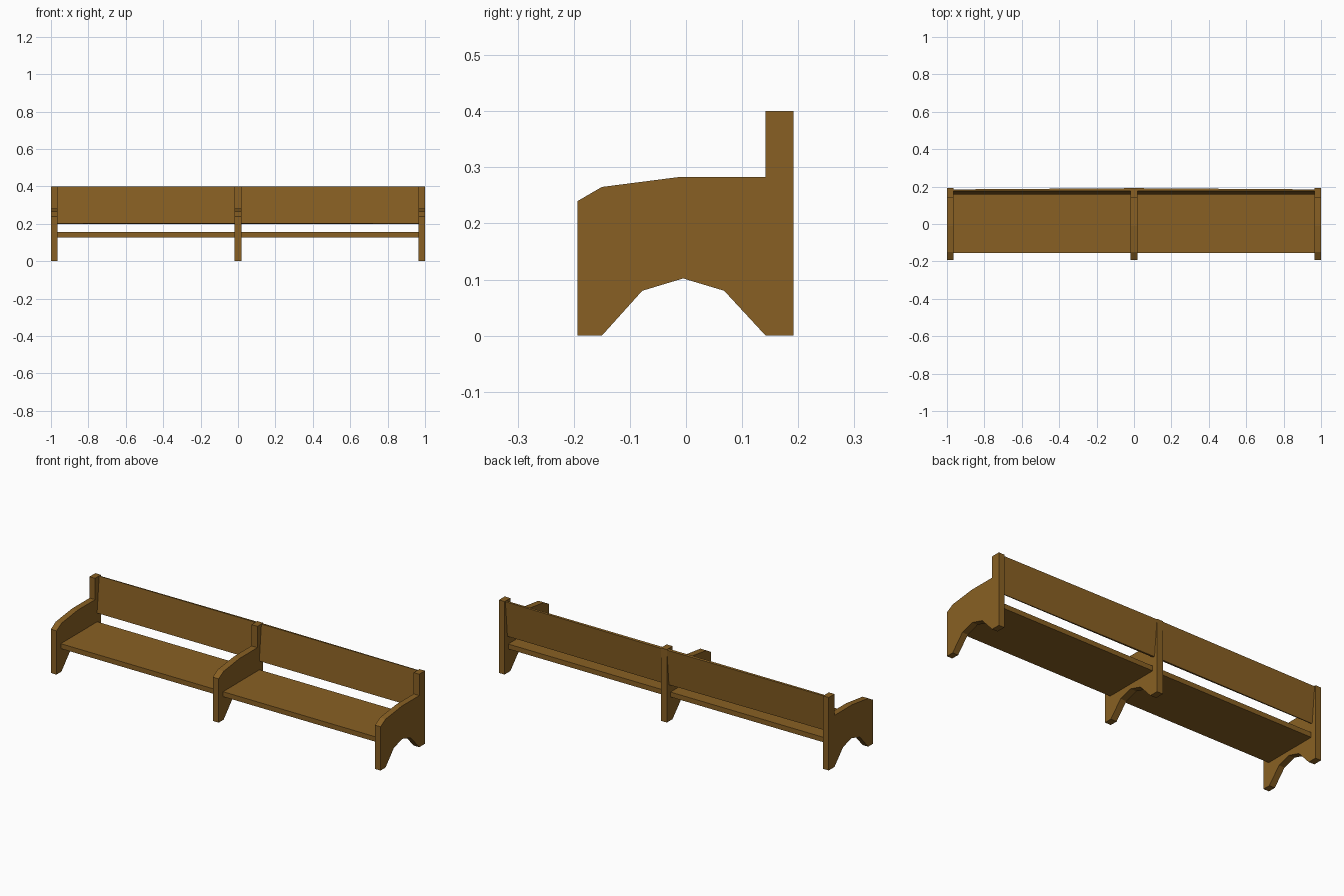
import bpy, bmesh

if "Cube" in bpy.data.objects:
    bpy.data.objects.remove(bpy.data.objects["Cube"])

wood = bpy.data.materials.new("brown wood")
wood.diffuse_color = (0.25, 0.118, 0.017, 1)
wood.use_nodes = True
wood.node_tree.nodes["Principled BSDF"].inputs["Base Color"].default_value = wood.diffuse_color


def loft(name, sections):
    """Join equal-length cross-sections into one closed solid."""
    bm = bmesh.new()
    rings = [[bm.verts.new(p) for p in s] for s in sections]
    n = len(rings[0])
    for a, b in zip(rings, rings[1:]):
        for i in range(n):
            j = (i + 1) % n
            bm.faces.new((a[i], a[j], b[j], b[i]))
    bm.faces.new(rings[0][::-1])
    bm.faces.new(rings[-1])
    bmesh.ops.recalc_face_normals(bm, faces=bm.faces)
    mesh = bpy.data.meshes.new(name)
    bm.to_mesh(mesh)
    bm.free()
    mesh.materials.append(wood)
    obj = bpy.data.objects.new(name, mesh)
    bpy.context.collection.objects.link(obj)
    return obj


def extrude_x(name, profile, x0, x1):
    return loft(name, [[(x, y, z) for y, z in profile] for x in (x0, x1)])


# Upright supports: arched feet, sloping armrest, square back post
support = [(-0.193, 0), (-0.15, 0), (-0.078, 0.08), (-0.005, 0.102),
           (0.068, 0.08), (0.142, 0), (0.192, 0), (0.192, 0.4),
           (0.142, 0.4), (0.142, 0.283), (-0.01, 0.283),
           (-0.15, 0.265), (-0.193, 0.24)]
for name, x0, x1 in (("left_support", -1.0, -0.966),
                     ("middle_support", -0.018, 0.018),
                     ("right_support", 0.966, 1.0)):
    extrude_x(name, support, x0, x1)

# Seat boards, one per bay
seat = [(-0.155, 0.128), (0.16, 0.128), (0.16, 0.155), (-0.155, 0.155)]
extrude_x("left_seat", seat, -0.966, -0.018)
extrude_x("right_seat", seat, 0.018, 0.966)

# Leaning backrest, slightly thicker towards the middle
sections = []
for x, t in ((-0.966, 0.008), (0, 0.0145), (0.966, 0.008)):
    sections.append([(x, 0.159, 0.203), (x, 0.159 + t, 0.2),
                     (x, 0.177 + t, 0.397), (x, 0.177, 0.399)])
loft("backrest", sections)
